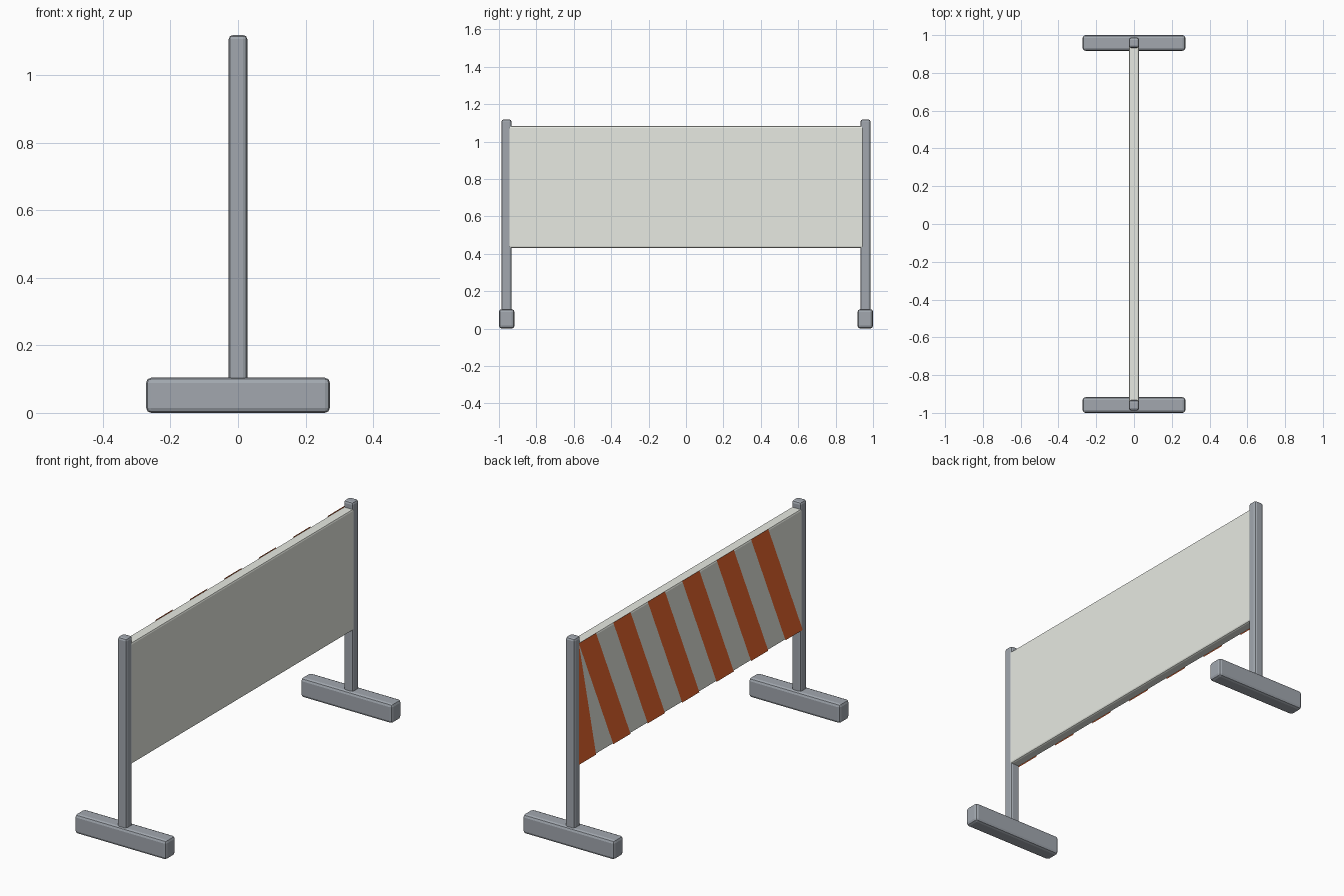
import bpy

cube = bpy.data.objects.get("Cube")
if cube:
    bpy.data.objects.remove(cube, do_unlink=True)


def material(name, rgb):
    mat = bpy.data.materials.new(name)
    mat.use_nodes = True
    color = (*rgb, 1)
    mat.diffuse_color = color
    mat.node_tree.nodes["Principled BSDF"].inputs["Base Color"].default_value = color
    return mat


steel = material("steel_grey", (0.36, 0.39, 0.43))
white = material("off_white", (0.8, 0.82, 0.76))
orange = material("orange", (0.87, 0.14, 0.03))


def rounded_box(name, center, size, bevel, mat):
    bpy.ops.mesh.primitive_cube_add(size=1, location=center)
    obj = bpy.context.object
    obj.name = name
    obj.scale = size
    bpy.ops.object.transform_apply(location=False, rotation=False, scale=True)
    mod = obj.modifiers.new("edge_bevel", "BEVEL")
    mod.width = bevel
    mod.segments = 2
    obj.data.materials.append(mat)
    return obj


BOTTOM, TOP = 0.43, 1.083
HALF = 0.95
THICK = 0.055

# Feet and posts at both ends
for side, label in ((-1, "front"), (1, "back")):
    rounded_box(label + "_foot", (0, side * 0.9585, 0.052),
                (0.544, 0.083, 0.104), 0.015, steel)
    rounded_box(label + "_post", (0, side * 0.96, 0.584),
                (THICK, 0.054, 1.068), 0.012, steel)

# Board between the posts
rounded_box("board", (0, 0, (BOTTOM + TOP) / 2),
            (THICK, 2 * HALF, TOP - BOTTOM), 0.01, white)

# Slanted stripes on one face of the board, sheared by two cells
CELLS = 13
x = -THICK / 2 - 0.001


def point(cell, z):
    return (x, HALF - cell * 2 * HALF / CELLS, z)


verts, faces = [], []


def add_face(points):
    start = len(verts)
    verts.extend(points)
    faces.append(range(start, len(verts)))


add_face([point(0, TOP), point(0, BOTTOM), point(1, BOTTOM)])
for cell in range(0, CELLS - 2, 2):
    add_face([point(cell, TOP), point(cell + 2, BOTTOM),
              point(cell + 3, BOTTOM), point(cell + 1, TOP)])

mesh = bpy.data.meshes.new("stripes")
mesh.from_pydata(verts, [], [list(f) for f in faces])
mesh.materials.append(orange)
stripes = bpy.data.objects.new("stripes", mesh)
bpy.context.collection.objects.link(stripes)
